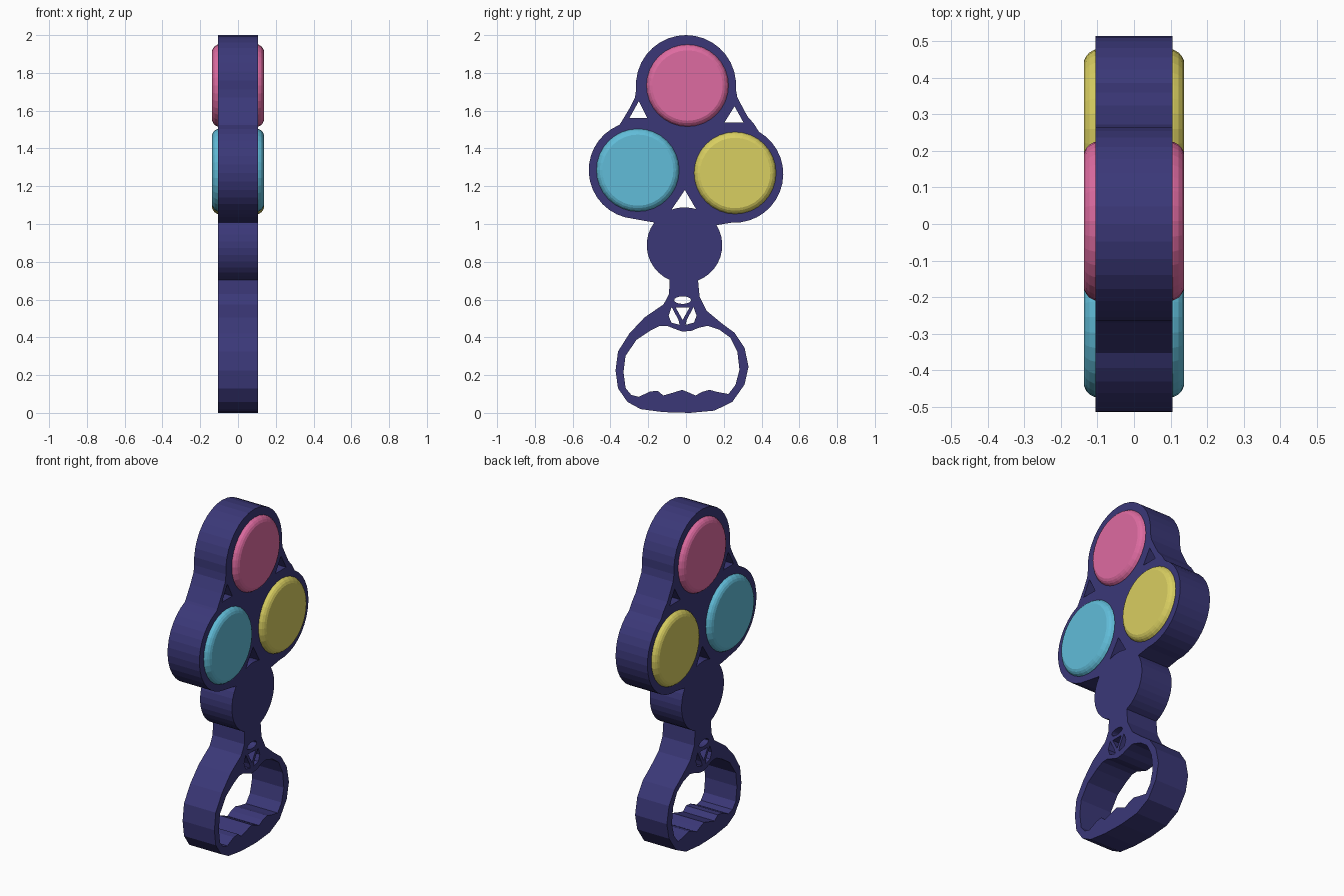
import bpy, bmesh
from math import sin, cos, radians, pi
from mathutils import Matrix

if "Cube" in bpy.data.objects:
    bpy.data.objects.remove(bpy.data.objects["Cube"])

HALF = 0.105                      # half thickness of the frame
# profile plane (u, v, depth) -> world (y, z, x)
TO_WORLD = Matrix(((0, 0, 1, 0), (1, 0, 0, 0), (0, 1, 0, 0), (0, 0, 0, 1)))


def material(name, rgb):
    m = bpy.data.materials.new(name)
    m.diffuse_color = (*rgb, 1)
    m.use_nodes = True
    m.node_tree.nodes["Principled BSDF"].inputs["Base Color"].default_value = m.diffuse_color
    return m


def arc(cy, cz, r, a0, a1, n, rz=None):
    rz = rz or r
    return [(cy + r * cos(radians(a0 + (a1 - a0) * i / n)),
             cz + rz * sin(radians(a0 + (a1 - a0) * i / n))) for i in range(n + 1)]


def add_mesh(name, mesh, mat):
    mesh.transform(TO_WORLD)
    mesh.materials.clear()
    mesh.materials.append(mat)
    ob = bpy.data.objects.new(name, mesh)
    bpy.context.collection.objects.link(ob)
    return ob


def plate(name, loops, mat):
    """Extruded flat plate; the first loop is the outline, the rest are holes."""
    cu = bpy.data.curves.new(name + "_profile", 'CURVE')
    cu.dimensions = '2D'
    cu.fill_mode = 'BOTH'
    cu.extrude = HALF
    for pts in loops:
        sp = cu.splines.new('POLY')
        sp.points.add(len(pts) - 1)
        for p, (y, z) in zip(sp.points, pts):
            p.co = (y, z, 0, 1)
        sp.use_cyclic_u = True
    tmp = bpy.data.objects.new(name + "_profile", cu)
    bpy.context.collection.objects.link(tmp)
    deps = bpy.context.evaluated_depsgraph_get()
    mesh = bpy.data.meshes.new_from_object(tmp.evaluated_get(deps))
    bpy.data.objects.remove(tmp)
    bm = bmesh.new()
    bm.from_mesh(mesh)
    bmesh.ops.remove_doubles(bm, verts=bm.verts, dist=1e-5)
    bmesh.ops.recalc_face_normals(bm, faces=bm.faces)
    for f in bm.faces:
        f.smooth = False
    bm.to_mesh(mesh)
    bm.free()
    return add_mesh(name, mesh, mat)


def puck(name, y, z, r, mat, n=32):
    """Round disc with softened rims on both faces."""
    half = [(0.137, 0.86), (0.131, 0.92), (0.122, 0.965), (0.108, 1.0)]
    prof = half + [(-d, s) for d, s in reversed(half)]
    bm = bmesh.new()
    rings = [[bm.verts.new((y + r * s * cos(2 * pi * i / n), z + r * s * sin(2 * pi * i / n), d))
              for i in range(n)] for d, s in prof]
    for a, b in zip(rings, rings[1:]):
        for i in range(n):
            bm.faces.new((a[i], a[(i + 1) % n], b[(i + 1) % n], b[i]))
    bm.faces.new(rings[0])
    bm.faces.new(rings[-1])
    bmesh.ops.recalc_face_normals(bm, faces=bm.faces)
    mesh = bpy.data.meshes.new(name)
    bm.to_mesh(mesh)
    bm.free()
    return add_mesh(name, mesh, mat)


navy = material("navy", (0.043, 0.039, 0.187))
pink = material("pink", (0.73, 0.147, 0.355))
cyan = material("cyan", (0.119, 0.507, 0.693))
yellow = material("yellow", (0.693, 0.62, 0.119))

# outer edge of the handle, from the left of the neck round to the right
handle_edge = [(-.09, .63), (-.118, .575), (-.22, .505), (-.3, .42), (-.36, .325),
               (-.373, .225), (-.36, .13), (-.31, .058), (-.24, .02), (-.12, .004),
               (.02, 0), (.15, .012), (.245, .058), (.31, .15), (.331, .245),
               (.31, .345), (.257, .424), (.188, .475), (.11, .54), (.072, .615)]
outline = (arc(0, 1.735, .265, -5, 185, 18)
           + [(-.27, 1.67), (-.3, 1.61), (-.345, 1.535)]
           + arc(-.257, 1.285, .258, 112, 255, 14)
           + [(-.21, 1.015)]
           + arc(-.008, .888, .2, 143, 247, 10)
           + handle_edge
           + arc(-.008, .888, .2, 291, 392, 10)
           + arc(.257, 1.265, .258, -93, 60, 15)
           + [(.36, 1.53), (.325, 1.57), (.272, 1.67)])

# finger opening with the wavy grip
opening = [(-.14, .46), (-.19, .435), (-.262, .387), (-.32, .302), (-.331, .217),
           (-.32, .132), (-.29, .095), (-.25, .085), (-.19, .113), (-.15, .117),
           (-.12, .092), (-.075, .105), (-.02, .122), (.02, .106), (.05, .092),
           (.085, .111), (.124, .122), (.165, .111), (.225, .1), (.262, .148),
           (.283, .228), (.272, .323), (.235, .398), (.177, .44), (.114, .461),
           (.065, .45), (.03, .435), (-.018, .43), (-.06, .445), (-.1, .461)]

# small cut-outs: lobe gaps, neck slot, pierced emblem-like ring below it
gap_left = [(-.25, 1.65), (-.3, 1.56), (-.204, 1.56)]
gap_right = [(.257, 1.623), (.204, 1.538), (.304, 1.538)]
gap_low = [(-.006, 1.18)] + arc(-.008, .888, .2, 110, 72, 5)
slot = arc(-.018, .597, .045, 0, 337.5, 15, .02)
mid = -.018
ring_centre = [(mid - .036, .557), (mid + .036, .557), (mid, .492)]
side = [(.058, .56), (.074, .515), (.06, .478), (.016, .466), (.022, .493)]
ring_right = [(mid + y, z) for y, z in side]
ring_left = [(mid - y, z) for y, z in side]

plate("frame", [outline, opening, gap_left, gap_right, gap_low, slot,
                ring_centre, ring_right, ring_left], navy)

# three coloured pucks
puck("puck_top", .008, 1.733, .217, pink)
puck("puck_left", -.255, 1.285, .219, cyan)
puck("puck_right", .26, 1.27, .217, yellow)
